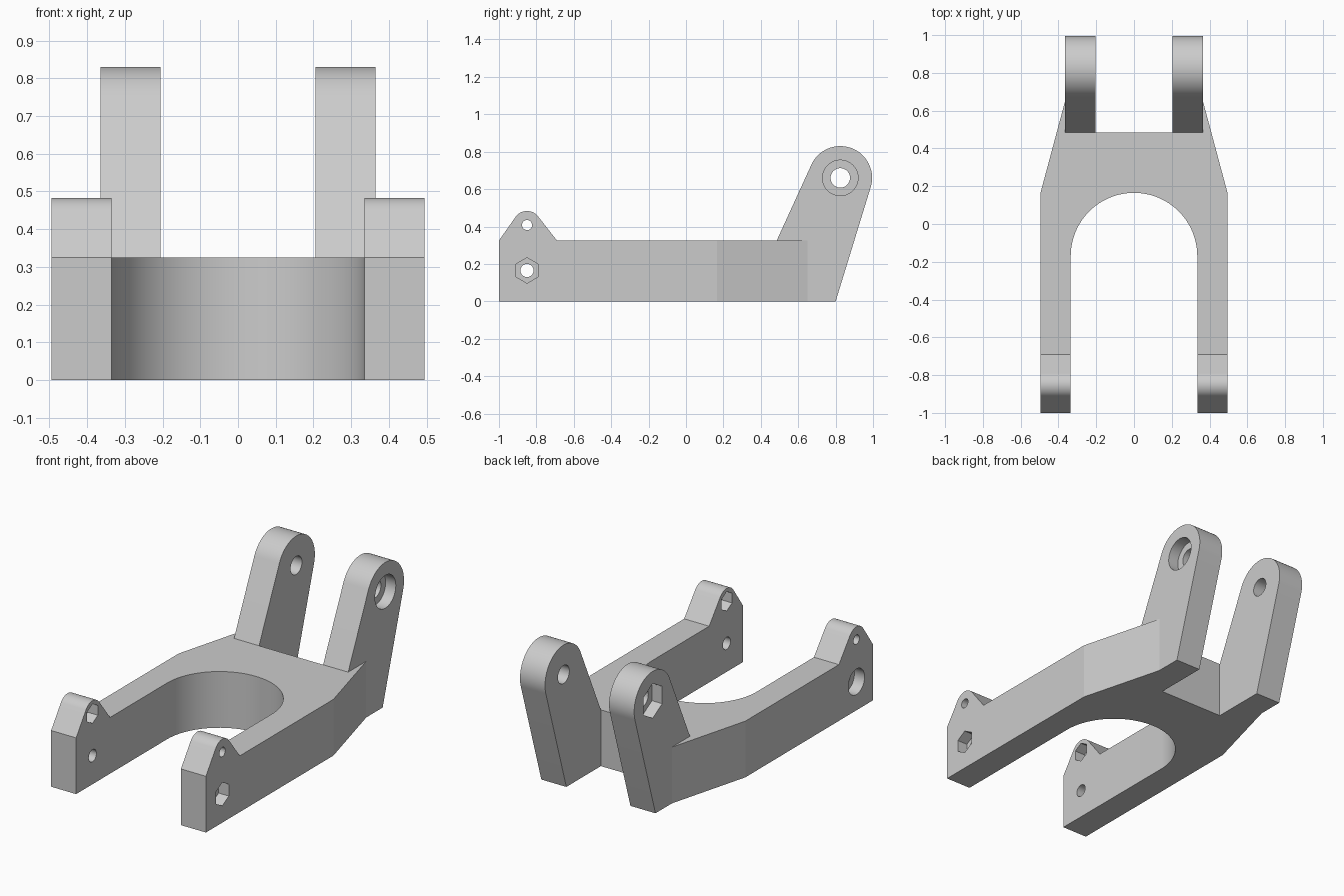
import bpy, bmesh
from math import sin, cos, pi, atan2, acos, hypot
from mathutils import Vector

cube = bpy.data.objects.get("Cube")
if cube:
    bpy.data.objects.remove(cube, do_unlink=True)

grey = bpy.data.materials.new("light_grey")
grey.use_nodes = True
grey.diffuse_color = (0.6, 0.6, 0.6, 1)
grey.node_tree.nodes["Principled BSDF"].inputs["Base Color"].default_value = grey.diffuse_color

THICK = 0.16      # arm and lug thickness
HEIGHT = 0.325    # body height
EAR_BACK, LUG_FRONT = -0.69, 0.485
BORE_DEPTH = 0.065


def arc(center, radius, start, end, steps):
    angles = [start + (end - start) * i / steps for i in range(steps + 1)]
    return [(center[0] + radius * cos(a), center[1] + radius * sin(a)) for a in angles]


def extrude(name, points, offset):
    """Prism made from a planar outline of 3D points."""
    bm = bmesh.new()
    face = bm.faces.new([bm.verts.new(p) for p in points])
    top = bmesh.ops.extrude_face_region(bm, geom=[face])
    moved = [v for v in top["geom"] if isinstance(v, bmesh.types.BMVert)]
    bmesh.ops.translate(bm, verts=moved, vec=Vector(offset))
    bmesh.ops.recalc_face_normals(bm, faces=bm.faces)
    mesh = bpy.data.meshes.new(name)
    bm.to_mesh(mesh)
    bm.free()
    mesh.materials.append(grey)
    obj = bpy.data.objects.new(name, mesh)
    bpy.context.collection.objects.link(obj)
    return obj


def select_only(obj):
    bpy.ops.object.select_all(action="DESELECT")
    obj.select_set(True)
    bpy.context.view_layer.objects.active = obj


def finish(obj):
    select_only(obj)
    bpy.ops.object.shade_smooth_by_angle(angle=pi / 15)


def side_plate(name, outline, x0):
    return extrude(name, [(x0, y, z) for y, z in outline], (THICK, 0, 0))


def drill(obj, center, radius, x0, x1, sides=48):
    """Cut a round or pointed-up hexagonal hole along x."""
    ring = arc(center, radius, pi / 2, pi / 2 + 2 * pi, sides)[:-1]
    cutter = extrude("cutter", [(x0, y, z) for y, z in ring], (x1 - x0, 0, 0))
    cutter.hide_render = True
    select_only(obj)
    mod = obj.modifiers.new("hole", "BOOLEAN")
    mod.operation, mod.solver, mod.object = "DIFFERENCE", "EXACT", cutter
    bpy.ops.object.modifier_apply(modifier=mod.name)
    bpy.data.objects.remove(cutter, do_unlink=True)


def recess(obj, center, radius, face_x, inward, sides=48):
    drill(obj, center, radius, face_x - inward * 0.05, face_x + inward * BORE_DEPTH, sides)


def rounded_top(front, back, center, radius):
    """Arc over the top, tangent to lines from the front and back points."""
    def tangent(p):
        dy, dz = p[0] - center[0], p[1] - center[1]
        return atan2(dz, dy), acos(radius / hypot(dy, dz))
    a, da = tangent(front)
    b, db = tangent(back)
    return [front] + arc(center, radius, a % (2 * pi) - da, b + db, 40) + [back]


# Forked body: half outline mirrored about x = 0, closed by the round throat
outer = [(0.335, EAR_BACK), (0.495, EAR_BACK), (0.495, 0.165), (0.365, 0.65), (0.365, LUG_FRONT)]
throat = arc((0, -0.17), 0.335, pi, 0, 64)
outline = outer + [(-x, y) for x, y in reversed(outer)] + throat
finish(extrude("fork_body", [(x, y, 0) for x, y in outline], (0, 0, HEIGHT)))

# Outlines of the front ears and the rear lugs, as y and z
ear_pin, ear_bolt, lug_pin = (-0.85, 0.408), (-0.85, 0.165), (0.825, 0.66)
ear_outline = [(-1, 0)] + rounded_top((-1, HEIGHT), (EAR_BACK, HEIGHT), ear_pin, 0.075) + [(EAR_BACK, 0)]
lug_outline = [(LUG_FRONT, 0)] + rounded_top((LUG_FRONT, HEIGHT), (0.80, 0), lug_pin, 0.17)

for side, s in (("left", 1), ("right", -1)):
    # Front ear: hexagonal pocket inside at the top, bolt recess outside below
    ear = side_plate(side + "_front_ear", ear_outline, min(s * 0.335, s * 0.495))
    drill(ear, ear_pin, 0.027, -1, 1)
    drill(ear, ear_bolt, 0.035, -1, 1)
    recess(ear, ear_pin, 0.056, s * 0.335, s, 6)
    if s > 0:
        recess(ear, ear_bolt, 0.068, 0.495, -1, 6)
    else:
        recess(ear, ear_bolt, 0.074, -0.495, 1)
    finish(ear)

    # Rear lug: round recess on the left, hexagonal on the right
    lug = side_plate(side + "_rear_lug", lug_outline, min(s * 0.205, s * 0.365))
    drill(lug, lug_pin, 0.052, -1, 1)
    recess(lug, lug_pin, 0.095 if s > 0 else 0.1, s * 0.365, -s, 48 if s > 0 else 6)
    finish(lug)
